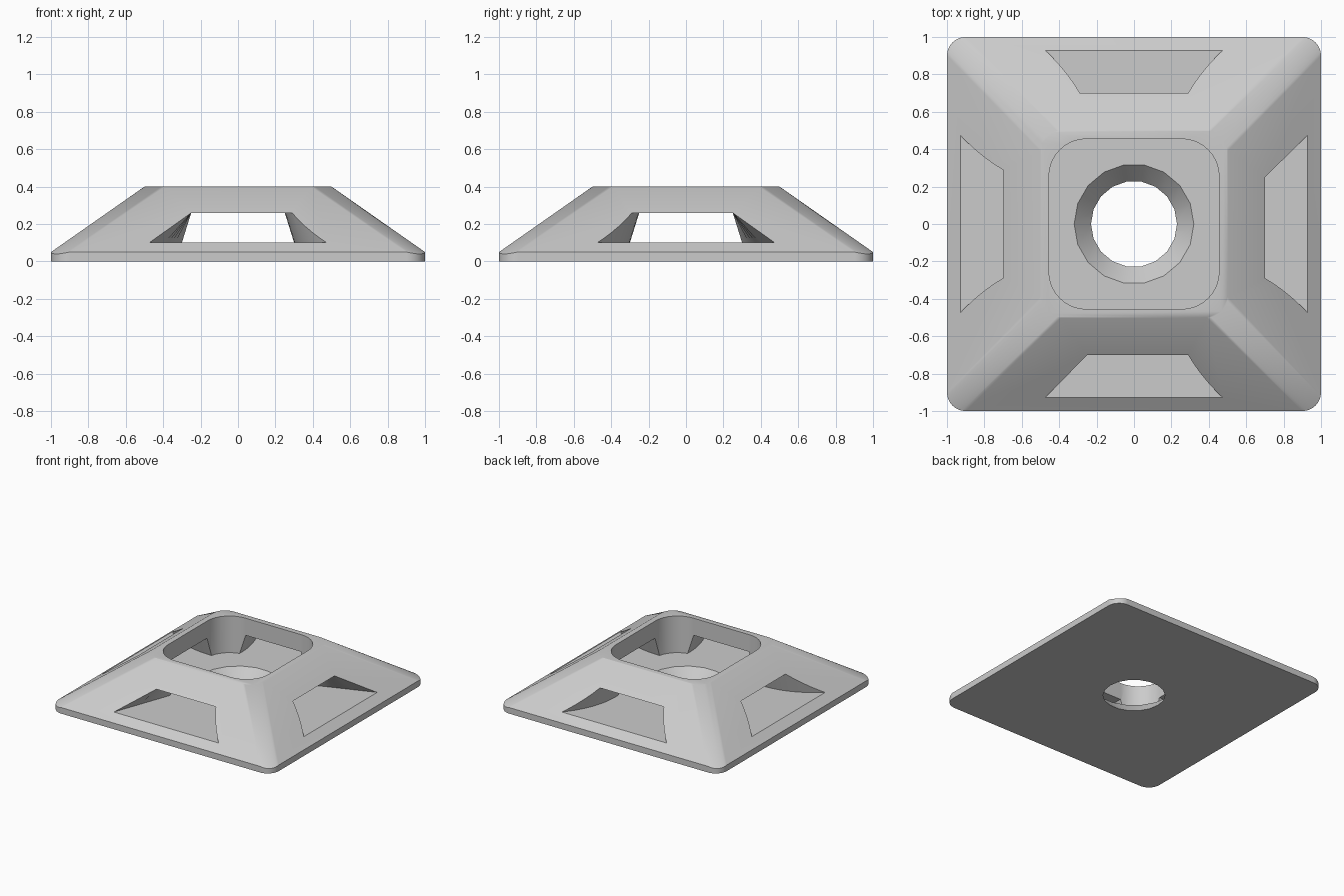
import bpy, bmesh, math
from mathutils import Matrix

if "Cube" in bpy.data.objects:
    bpy.data.objects.remove(bpy.data.objects["Cube"])

FLOOR, CEILING, TOP = 0.10, 0.26, 0.40


def material(name, color):
    mat = bpy.data.materials.new(name)
    mat.use_nodes = True
    mat.diffuse_color = color
    mat.node_tree.nodes["Principled BSDF"].inputs["Base Color"].default_value = color
    return mat


def rounded_square(half, radius, z, dip=0.0, steps=8):
    """Ring of points; the height can dip at the rounded corners."""
    pts = []
    for corner in range(4):
        start = corner * math.pi / 2
        cx = math.copysign(half - radius, math.cos(start + math.pi / 4))
        cy = math.copysign(half - radius, math.sin(start + math.pi / 4))
        for i in range(steps + 1):
            a = start + math.pi / 2 * i / steps
            pts.append((cx + radius * math.cos(a), cy + radius * math.sin(a),
                        z - dip * math.sin(math.pi * i / steps)))
    return pts


def circle(radius, z, sides=18):
    return [(radius * math.cos(2 * math.pi * i / sides),
             radius * math.sin(2 * math.pi * i / sides), z) for i in range(sides)]


def loft(name, rings):
    """Closed solid skinned through rings of equal length."""
    bm = bmesh.new()
    loops = [[bm.verts.new(p) for p in ring] for ring in rings]
    n = len(loops[0])
    for low, high in zip(loops, loops[1:]):
        for i in range(n):
            j = (i + 1) % n
            bm.faces.new((low[i], low[j], high[j], high[i]))
    bm.faces.new(loops[0][::-1])
    bm.faces.new(loops[-1])
    bmesh.ops.recalc_face_normals(bm, faces=bm.faces)
    mesh = bpy.data.meshes.new(name)
    bm.to_mesh(mesh)
    bm.free()
    obj = bpy.data.objects.new(name, mesh)
    bpy.context.collection.objects.link(obj)
    return obj


def flared(y):
    """Floor and ceiling half widths of a curved tunnel side."""
    w = 0.30 + 0.175 * (max(y - 0.45, 0) / 0.48) ** 2.3
    return w, w - 0.05


def straight(y):
    """Floor and ceiling half widths of a straight tunnel side."""
    return 0.30 + 0.365 * max(y - 0.45, 0), 0.25 + 0.36 * max(y - 0.70, 0)


def window_cutter(turn, left, right):
    """Flared tunnel leading out through the front, turned about z."""
    rings = []
    for i in range(15):
        y = 0.35 + 0.05 * i
        (lf, lc), (rf, rc) = left(y), right(y)
        rings.append([(-lf, -y, FLOOR), (rf, -y, FLOOR),
                      (rc, -y, CEILING), (-lc, -y, CEILING)])
    obj = loft("window_cutter", rings)
    obj.data.transform(Matrix.Rotation(math.radians(turn), 4, 'Z'))
    return obj


# Base plate and sloping housing
body = loft("mount_body", [
    rounded_square(1.0, 0.10, 0),
    rounded_square(1.0, 0.10, 0.05, dip=0.01),
    rounded_square(0.5, 0.11, TOP),
])
body.data.materials.append(material("light_grey", (0.6, 0.6, 0.6, 1)))

# Top recess, countersunk screw hole and the four side windows
cutters = [
    loft("recess_cutter", [rounded_square(0.455, 0.2, FLOOR),
                           rounded_square(0.455, 0.2, TOP + 0.1)]),
    loft("hole_cutter", [circle(0.23, -0.05), circle(0.23, 0),
                         circle(0.32, FLOOR), circle(0.32, FLOOR + 0.05)]),
    window_cutter(0, straight, flared),
    window_cutter(90, flared, straight),
    window_cutter(180, flared, flared),
    window_cutter(270, flared, flared),
]
bpy.context.view_layer.objects.active = body
for cutter in cutters:
    cutter.hide_render = True
    mod = body.modifiers.new("cut", 'BOOLEAN')
    mod.operation, mod.solver, mod.object = 'DIFFERENCE', 'EXACT', cutter
    bpy.ops.object.modifier_apply(modifier=mod.name)
    bpy.data.objects.remove(cutter)

# Smooth corners, crisp edges
bpy.ops.object.select_all(action='DESELECT')
body.select_set(True)
bpy.ops.object.shade_smooth_by_angle(angle=math.radians(30))
weighted = body.modifiers.new("even_shading", 'WEIGHTED_NORMAL')
weighted.keep_sharp = True
